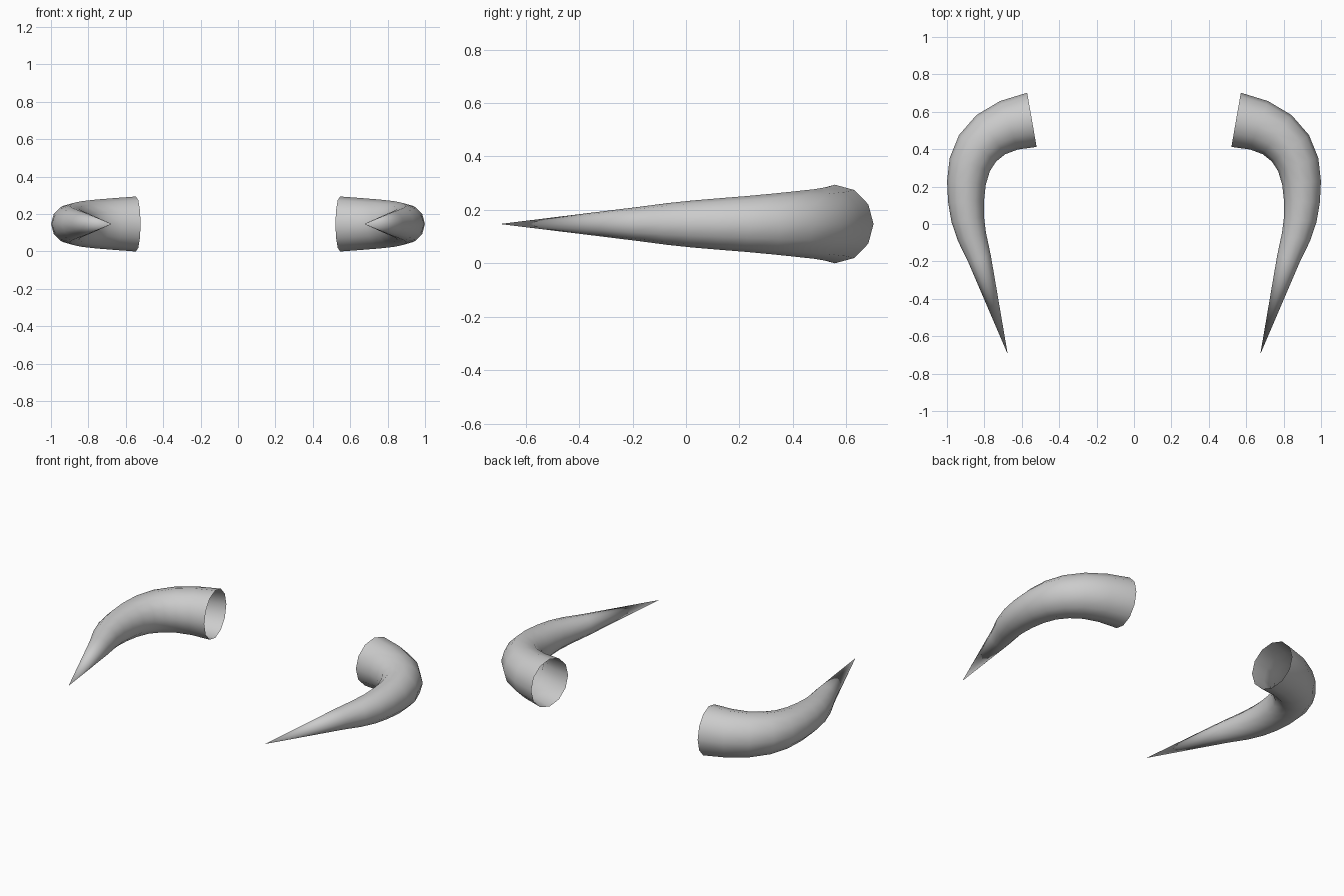
import bpy, bmesh, math
from mathutils import Vector

if "Cube" in bpy.data.objects:
    bpy.data.objects.remove(bpy.data.objects["Cube"])

SIDES = 12
HEIGHT = 0.147
# Horn centreline and thickness: x, y, radius (base to last ring)
RINGS = [
    (0.546, 0.557, 0.147), (0.668, 0.528, 0.138), (0.765, 0.478, 0.130),
    (0.836, 0.405, 0.122), (0.878, 0.318, 0.113), (0.896, 0.220, 0.104),
    (0.898, 0.120, 0.096), (0.889, 0.025, 0.088), (0.866, -0.070, 0.078),
    (0.826, -0.185, 0.063),
]
TIP = (0.675, -0.697)
UP = Vector((0, 0, 1))


def build_horn(name):
    path = [Vector((x, y, HEIGHT)) for x, y, _ in RINGS] + [Vector((*TIP, HEIGHT))]
    bm = bmesh.new()
    loops = []
    for i, (_, _, r) in enumerate(RINGS):
        # Ring plane is square to the averaged path direction
        ahead = (path[i + 1] - path[i]).normalized()
        behind = (path[i] - path[i - 1]).normalized() if i else Vector((0.985, -0.172, 0))
        side = (ahead + behind).normalized().cross(UP)
        if i == 0:
            side = behind.cross(UP)
        angles = [2 * math.pi * k / SIDES for k in range(SIDES)]
        loops.append([bm.verts.new(path[i] + r * (math.cos(a) * side + math.sin(a) * UP))
                      for a in angles])
    # Tube walls, base left open
    for a, b in zip(loops, loops[1:]):
        for k in range(SIDES):
            n = (k + 1) % SIDES
            bm.faces.new((a[k], a[n], b[n], b[k]))
    # Pointed end
    tip = bm.verts.new(path[-1])
    for k in range(SIDES):
        bm.faces.new((loops[-1][k], loops[-1][(k + 1) % SIDES], tip))
    bmesh.ops.recalc_face_normals(bm, faces=bm.faces)
    # Make sure the open tube faces outwards
    f = bm.faces[0]
    if f.normal.dot(f.calc_center_median() - (path[0] + path[1]) / 2) < 0:
        bmesh.ops.reverse_faces(bm, faces=bm.faces)
    mesh = bpy.data.meshes.new(name)
    bm.to_mesh(mesh)
    bm.free()
    mesh.polygons.foreach_set("use_smooth", [True] * len(mesh.polygons))
    obj = bpy.data.objects.new(name, mesh)
    bpy.context.collection.objects.link(obj)
    return obj


# Pair of horns mirrored across x = 0
horns = build_horn("horns")
mirror = horns.modifiers.new("mirror", "MIRROR")
mirror.use_axis = (True, False, False)
mirror.use_mirror_merge = False
